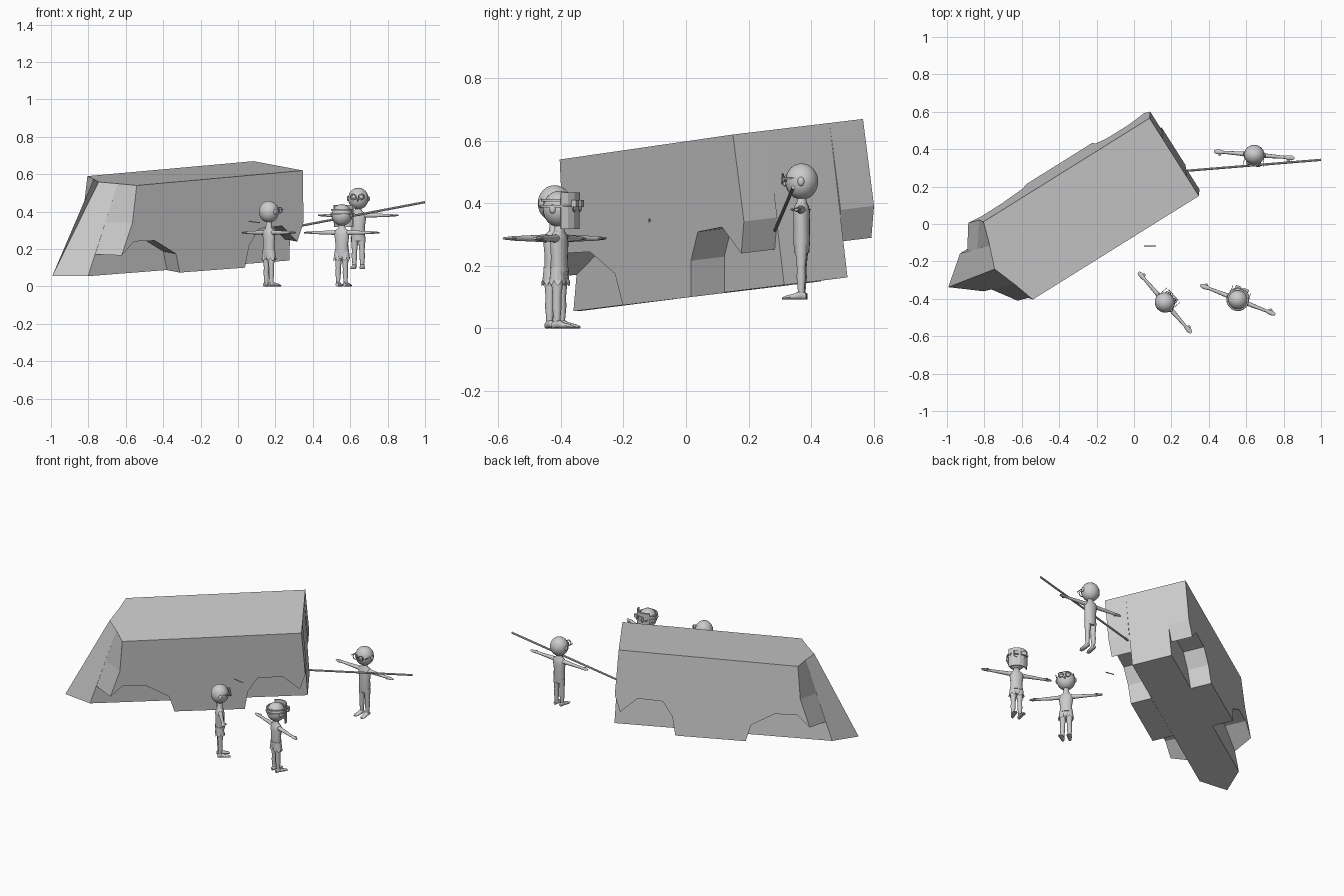
import bpy, bmesh, math
from mathutils import Matrix, Vector

if "Cube" in bpy.data.objects:
    bpy.data.objects.remove(bpy.data.objects["Cube"])

grey = bpy.data.materials.new("plain_grey")
grey.diffuse_color = (0.6, 0.6, 0.6, 1)
grey.use_nodes = True
grey.node_tree.nodes["Principled BSDF"].inputs["Base Color"].default_value = grey.diffuse_color


def finish(name, bm, matrix=Matrix(), smooth=False):
    bmesh.ops.recalc_face_normals(bm, faces=bm.faces)
    mesh = bpy.data.meshes.new(name)
    bm.to_mesh(mesh)
    bm.free()
    mesh.transform(matrix)
    mesh.materials.append(grey)
    for p in mesh.polygons:
        p.use_smooth = smooth
    if smooth:
        mesh.set_sharp_from_angle(angle=math.radians(40))
    ob = bpy.data.objects.new(name, mesh)
    bpy.context.collection.objects.link(ob)
    return ob


def loft(bm, rings, caps=True):
    """Skin a list of equal closed point loops."""
    vs = [[bm.verts.new(p) for p in r] for r in rings]
    n = len(vs[0])
    for a, b in zip(vs, vs[1:]):
        for i in range(n):
            j = (i + 1) % n
            bm.faces.new((a[i], a[j], b[j], b[i]))
    if caps:
        bm.faces.new(vs[0])
        bm.faces.new(vs[-1])


def tube(name, rings, axis, matrix, sides=12):
    """Rings are (centre, radius1, radius2) across the given axis."""
    loops = []
    for c, r1, r2 in rings:
        loop = []
        for i in range(sides):
            t = 2 * math.pi * i / sides
            p, q = r1 * math.cos(t), r2 * math.sin(t)
            d = {'x': (0, p, q), 'y': (p, 0, q), 'z': (p, q, 0)}[axis]
            loop.append(Vector(c) + Vector(d))
        loops.append(loop)
    bm = bmesh.new()
    loft(bm, loops)
    return finish(name, bm, matrix, True)


def ball(name, c, r, matrix, seg=20):
    bm = bmesh.new()
    bmesh.ops.create_uvsphere(bm, u_segments=seg, v_segments=seg * 3 // 5, radius=1,
                              matrix=Matrix.Translation(c) @ Matrix.Diagonal((*r, 1)))
    return finish(name, bm, matrix, True)


def box(name, c, size, matrix):
    bm = bmesh.new()
    bmesh.ops.create_cube(bm, size=1, matrix=Matrix.Translation(c) @ Matrix.Diagonal((*size, 1)))
    return finish(name, bm, matrix)


def hoop(name, c, R, r, axis, matrix, sides=20, arc=2 * math.pi):
    """Thin ring made of square section."""
    bm = bmesh.new()
    loops = []
    for i in range(sides + 1):
        t = arc * i / sides
        loop = []
        for dr, dh in ((-r, -r), (r, -r), (r, r), (-r, r)):
            p, q = (R + dr) * math.cos(t), (R + dr) * math.sin(t)
            loop.append(Vector(c) + Vector((p, q, dh) if axis == 'z' else (p, dh, q)))
        loops.append(loop)
    loft(bm, loops, False)
    return finish(name, bm, matrix)


def rod(name, a, b, r, sides=8):
    a, b = Vector(a), Vector(b)
    rot = (b - a).to_track_quat('Z', 'Y').to_matrix().to_4x4()
    L = (b - a).length
    tube(name, [((0, 0, 0), r, r), ((0, 0, L), r, r)], 'z', Matrix.Translation(a) @ rot, sides)


# ---- van body: local axes are length, width, height; origin at near rear roof corner
U = Vector((.846, .5275, .076)).normalized()
W = U.cross(Vector((-.529, .842, .101))).normalized()
V = W.cross(U)
van = Matrix((U, V, W)).transposed().to_4x4()
van.translation = (.347, .15, .62)
WIDTH, WELL = .495, .127
bm = bmesh.new()
# centre section with pointed sloping nose
core = []
for v, roof, nose in ((WELL, -1.09, -1.284), (WIDTH / 2, -1.135, -1.434), (WIDTH - WELL, -1.09, -1.284)):
    core.append([(0, v, 0), (-.01, v, -.497), (nose, v, -.484), (roof, v, 0)])
loft(bm, core)
# side panels with open wheel wells
lower = [(0, 0), (0, -.28), (-.04, -.38), (-.135, -.288), (-.282, -.292), (-.345, -.38),
         (-.372, -.495), (-.784, -.49), (-.807, -.387), (-.939, -.306), (-1.07, -.30)]
outer = lower + [(-1.15, -.37), (-1.08, -.2), (-1.05, 0)]
inner = lower + [(-1.237, -.37), (-1.17, -.2), (-1.09, 0)]
for side in (lambda v: v, lambda v: WIDTH - v):
    loft(bm, [[(a, side(0), c) for a, c in outer], [(a, side(WELL), c) for a, c in inner]])
finish("van_body", bm, van)

# ---- long pole and small dart
rod("pole", (.285, .285, .315), (1.0, .343, .451), .006)
rod("dart", (.055, -.117, .349), (.118, -.117, .341), .003, 6)


def figure(n, loc, angle, head_z, ragged):
    M = Matrix.Translation(loc) @ Matrix.Rotation(math.radians(angle), 4, 'Z')
    # torso with neck
    tube(n + "_torso", [((0, 0, z), a, b) for z, a, b in (
        (.15, .034, .024), (.19, .037, .027), (.23, .036, .026), (.275, .042, .027),
        (.298, .04, .023), (.312, .02, .016), (head_z - .04, .014, .014))], 'z', M, 14)
    for s, side in ((-1, "left"), (1, "right")):
        # arm with flat hand
        tube(f"{n}_{side}_arm", [((s * x, 0, .288), a, b) for x, a, b in (
            (.03, .015, .014), (.06, .012, .012), (.11, .010, .010), (.165, .008, .008),
            (.178, .012, .007), (.2, .013, .005), (.215, .006, .004))], 'x', M, 10)
        ball(f"{n}_{side}_thumb", (s * .184, -.014, .288), (.009, .007, .004), M, 8)
        # leg and foot
        tube(f"{n}_{side}_leg", [((s * x, 0, z), r, r) for x, z, r in (
            (.021, .012, .012), (.021, .03, .011), (.021, .07, .015), (.02, .1, .014),
            (.019, .15, .019), (.018, .175, .02))], 'z', M, 10)
        tube(f"{n}_{side}_foot", [((s * (.021 + k), y, h), w, h) for y, w, h, k in (
            (.016, .009, .010, 0), (0, .013, .016, 0), (-.022, .014, .010, .002),
            (-.045, .016, .007, .004), (-.06, .009, .004, .004))], 'y', M, 10)
        # ear, eye and spectacle rim
        ball(f"{n}_{side}_ear", (s * .055, .002, head_z), (.007, .011, .015), M, 10)
        ball(f"{n}_{side}_eye", (s * .021, -.05, head_z + .008), (.011, .006, .011), M, 10)
        hoop(f"{n}_{side}_spectacle_rim", (s * .021, -.061, head_z + .008), .016, .002, 'y', M, 12)
        box(f"{n}_{side}_spectacle_arm", (s * .052, -.03, head_z + .01), (.003, .06, .004), M)
        # ragged shorts leg
        if ragged:
            bm = bmesh.new()
            loops = []
            for k, (z, r) in enumerate(((.19, .021), (.155, .025), (.135, .028))):
                loop = []
                for i in range(14):
                    t = 2 * math.pi * i / 14
                    dz = .016 * (i % 2) if k == 2 else 0
                    loop.append((s * .019 + r * math.cos(t), r * math.sin(t), z + dz))
                loops.append(loop)
            loft(bm, loops, False)
            finish(f"{n}_{side}_shorts_leg", bm, M)
    # head and nose
    ball(n + "_head", (0, 0, head_z), (.055, .053, .058), M)
    ball(n + "_nose", (0, -.053, head_z - .008), (.006, .009, .008), M, 8)
    if ragged:
        tube(n + "_waistband", [((0, 0, .182), .04, .029), ((0, 0, .197), .039, .029)], 'z', M, 14)
    return M


figure("first_person", (.165, -.42, 0), 131, .4, True)
M2 = figure("second_person", (.555, -.405, 0), 158.6, .382, True)
figure("third_person", (.643, .37, .092), -4.7, .378, False)

# ---- curved face guard and headbands of the second person
bm = bmesh.new()
loops = []
for i in range(7):
    t = math.radians(-90 - 66 + 22 * i)
    loops.append([(r * math.cos(t), r * math.sin(t) - .002, z)
                  for r, z in ((.055, .318), (.062, .318), (.064, .435), (.057, .435))])
loft(bm, loops)
finish("face_guard", bm, M2)
for z, r in ((.41, .054), (.39, .057)):
    hoop("headband", (0, 0, z), r, .004, 'z', M2)
for s in (-1, 1):
    box("goggle", (s * .022, -.064, .4), (.03, .014, .022), M2)
